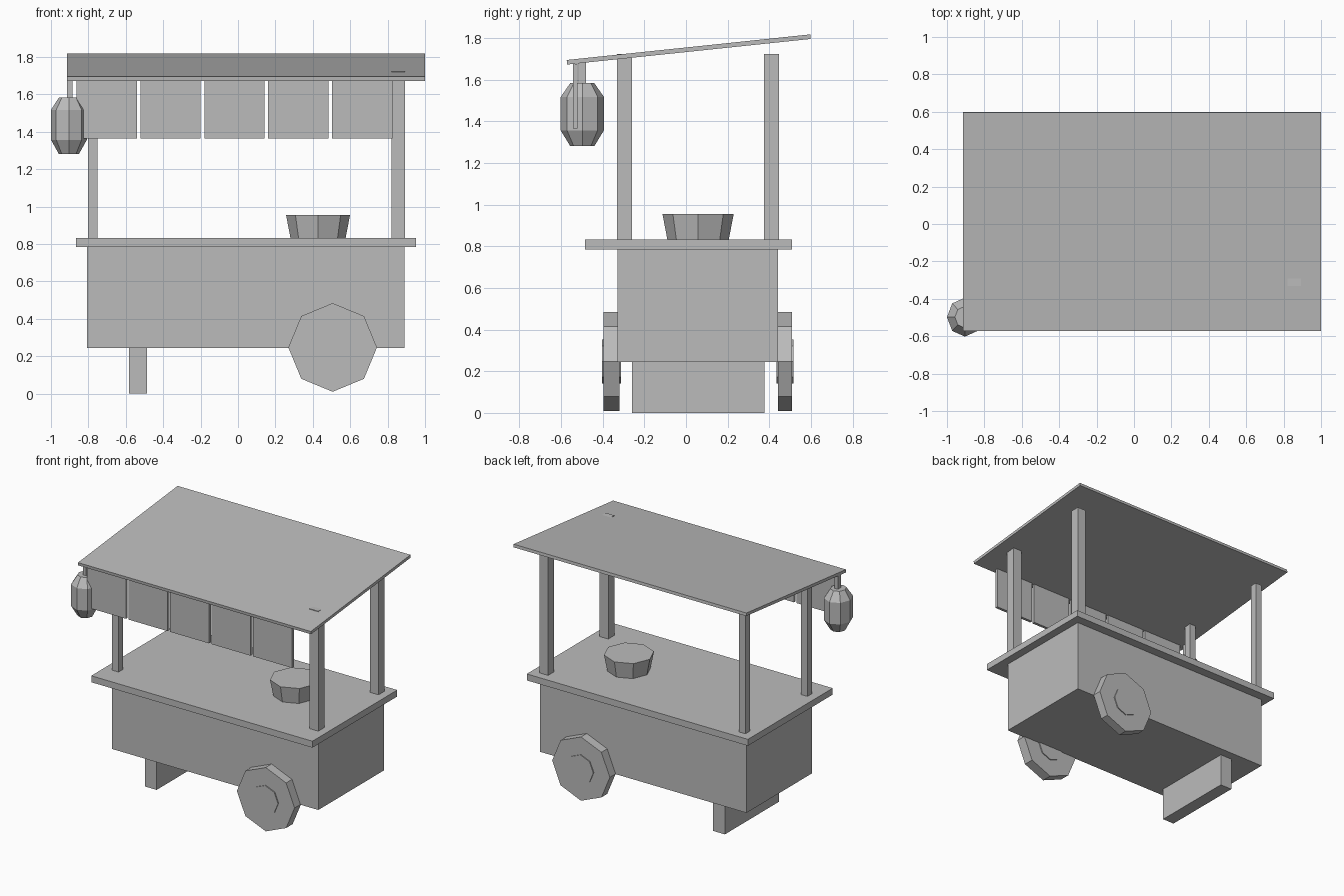
import bpy, math

old = bpy.data.objects.get("Cube")
if old:
    bpy.data.objects.remove(old, do_unlink=True)

# One plain grey for everything
grey = bpy.data.materials.new("plain_grey")
grey.use_nodes = True
colour = (0.5, 0.5, 0.5, 1)
grey.diffuse_color = colour
grey.node_tree.nodes["Principled BSDF"].inputs["Base Color"].default_value = colour


def make(name, verts, faces):
    mesh = bpy.data.meshes.new(name)
    mesh.from_pydata(verts, [], faces)
    mesh.materials.append(grey)
    obj = bpy.data.objects.new(name, mesh)
    bpy.context.collection.objects.link(obj)
    return obj


def box(name, x, y, z):
    """Box from (low, high) ranges, with its origin at the centre."""
    mid = [sum(r) / 2 for r in (x, y, z)]
    verts = [(a - mid[0], b - mid[1], c - mid[2]) for a in x for b in y for c in z]
    faces = [(0, 1, 3, 2), (4, 6, 7, 5), (0, 4, 5, 1),
             (2, 3, 7, 6), (0, 2, 6, 4), (1, 5, 7, 3)]
    obj = make(name, verts, faces)
    obj.location = mid
    return obj


def turned(name, profile, location, sides=8):
    """Faceted solid from (radius, height) rings, with flat caps."""
    verts, faces = [], []
    for r, h in profile:
        for i in range(sides):
            a = math.tau * i / sides
            verts.append((r * math.cos(a), r * math.sin(a), h))
    for k in range(len(profile) - 1):
        for i in range(sides):
            j = (i + 1) % sides
            low, high = k * sides, (k + 1) * sides
            faces.append((low + i, low + j, high + j, high + i))
    faces.append(tuple(reversed(range(sides))))
    faces.append(tuple(range(len(verts) - sides, len(verts))))
    obj = make(name, verts, faces)
    obj.location = location
    return obj


# Cart body, counter and resting leg
box("cart_body", (-0.807, 0.89), (-0.328, 0.442), (0.245, 0.79))
box("counter", (-0.866, 0.952), (-0.486, 0.51), (0.785, 0.833))
box("support_leg", (-0.583, -0.487), (-0.26, 0.376), (0, 0.25))

# Wheels with barely raised hubs
for side, inner, outer in (("front", -0.32, -0.397), ("back", 0.442, 0.51)):
    out = math.copysign(0.007, outer)
    for part, radius, a, b in (("wheel", 0.237, inner, outer),
                               ("hub", 0.106, inner - out, outer + out)):
        half = abs(b - a) / 2
        obj = turned(f"{side}_{part}", [(radius, -half), (radius, half)],
                     (0.506, (a + b) / 2, 0.247))
        obj.rotation_euler.x = math.pi / 2

# Roof posts: the right-hand pair is thicker
for side, x, width, top in (("thick", (0.821, 0.893), 0.072, 1.724),
                            ("thin", (-0.802, -0.75), 0.052, 1.715)):
    box(f"front_{side}_post", x, (-0.332, -0.332 + width), (0.82, top))
    box(f"back_{side}_post", x, (0.447 - width, 0.447), (0.82, top))

# Sloping roof
roof = box("roof", (-0.914, 1.0), (-0.575, 0.601), (1.734, 1.756))
roof.rotation_euler.x = math.radians(6)

# Row of hanging curtain panels
for i in range(5):
    left = -0.863 + 0.3415 * i
    box(f"curtain_{i + 1}", (left, left + 0.322), (-0.543, -0.522), (1.365, 1.676))

# Paper lantern on a cord
lantern = turned("lantern", [(0.058, 1.281), (0.104, 1.357), (0.104, 1.517), (0.058, 1.583)],
                 (-0.904, -0.498, 0))
lantern.scale.x = 0.923
box("lantern_cord", (-0.914, -0.886), (-0.517, -0.479), (1.57, 1.69))

# Bowl on the counter
turned("bowl", [(0.147, 0.83), (0.171, 0.955)], (0.428, 0.058, 0))
